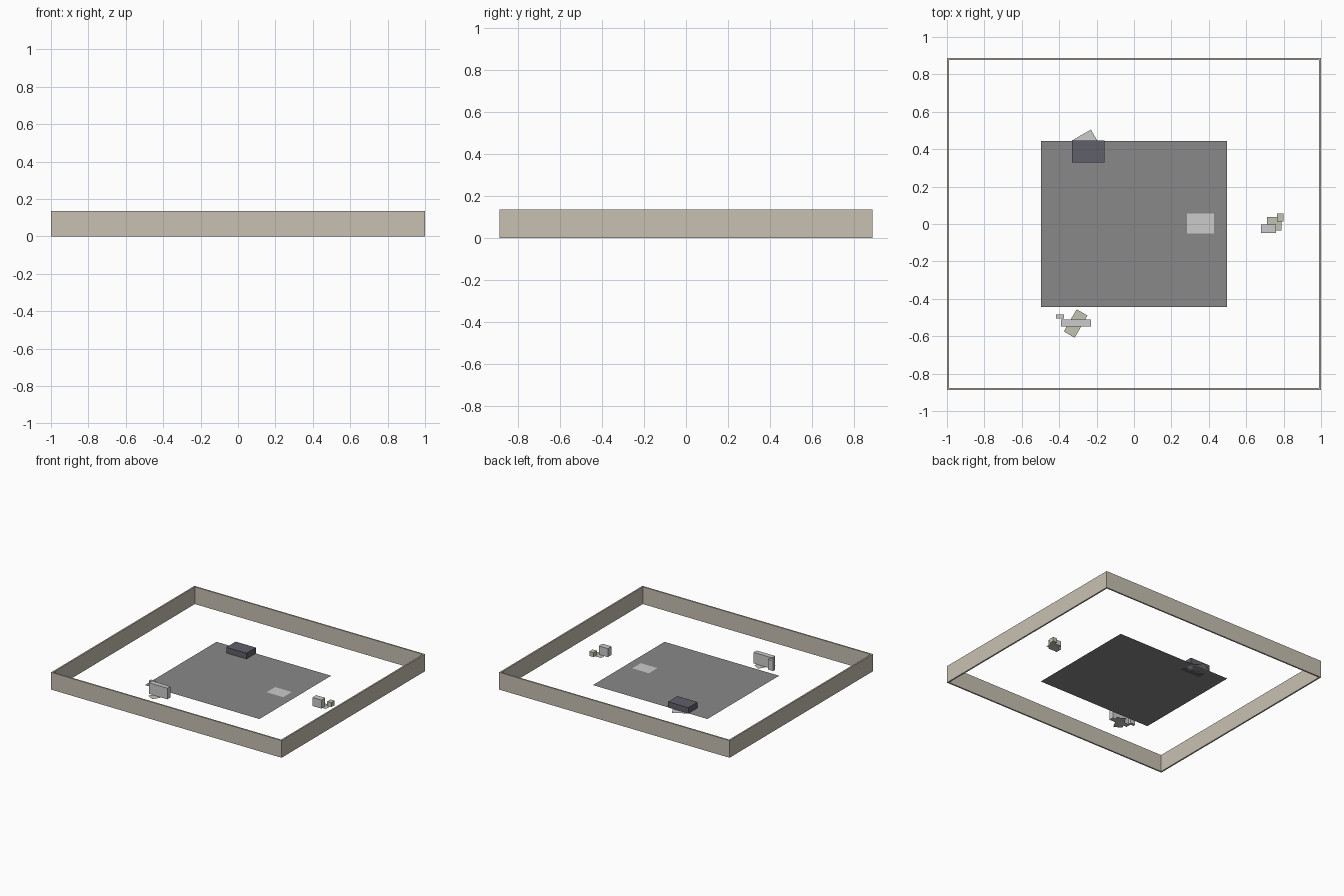
import bpy
import bmesh
from math import radians
from mathutils import Matrix

if "Cube" in bpy.data.objects:
    bpy.data.objects.remove(bpy.data.objects["Cube"])


def material(name, rgb):
    m = bpy.data.materials.new(name)
    m.diffuse_color = (*rgb, 1)
    m.use_nodes = True
    m.node_tree.nodes["Principled BSDF"].inputs["Base Color"].default_value = m.diffuse_color
    return m


beige = material("warm_beige", (0.577, 0.527, 0.448))
pale = material("pale_beige", (0.55, 0.55, 0.45))
dark = material("dark_slate", (0.115, 0.115, 0.147))
asphalt = material("asphalt", (0.246, 0.246, 0.246))


def finish(name, bm, mat):
    mesh = bpy.data.meshes.new(name)
    bm.to_mesh(mesh)
    bm.free()
    obj = bpy.data.objects.new(name, mesh)
    bpy.context.collection.objects.link(obj)
    if mat:
        mesh.materials.append(mat)
    return obj


def box(name, x0, x1, y0, y1, z0, z1, mat=None):
    bm = bmesh.new()
    place = (Matrix.Translation(((x0 + x1) / 2, (y0 + y1) / 2, (z0 + z1) / 2))
             @ Matrix.Diagonal((x1 - x0, y1 - y0, z1 - z0, 1)))
    bmesh.ops.create_cube(bm, size=1, matrix=place)
    return finish(name, bm, mat)


def sheet(name, cx, cy, w, d, z=0.0, angle=0, mat=None):
    bm = bmesh.new()
    place = (Matrix.Translation((cx, cy, z)) @ Matrix.Rotation(radians(angle), 4, 'Z')
             @ Matrix.Diagonal((w, d, 1, 1)))
    bmesh.ops.create_grid(bm, x_segments=1, y_segments=1, size=0.5, matrix=place)
    return finish(name, bm, mat)


# Perimeter wall
X, Y, H, T = 1.0, 0.888, 0.135, 0.012
for side, s in (("front", -1), ("back", 1)):
    a, b = sorted((s * Y, s * (Y - T)))
    box(side + "_wall", -X, X, a, b, 0, H, beige)
for side, s in (("left", -1), ("right", 1)):
    a, b = sorted((s * X, s * (X - T)))
    box(side + "_wall", a, b, -Y + T, Y - T, 0, H, beige)

# Paved yard with a lighter patch
sheet("yard", 0, 0, 0.994, 0.888, mat=asphalt)
sheet("yard_patch", 0.355, 0.003, 0.145, 0.106, z=0.002)

# Dark block at the back of the yard, with a slanted pad below it
box("back_block", -0.332, -0.157, 0.33, 0.446, 0, 0.045, dark)
sheet("back_pad", -0.249, 0.419, 0.118, 0.13, angle=30)

# Front left group
box("front_slab", -0.39, -0.23, -0.548, -0.51, 0, 0.087)
box("front_post", -0.417, -0.374, -0.505, -0.484, 0, 0.08)
sheet("front_pad", -0.312, -0.532, 0.067, 0.137, angle=-30, mat=pale)

# Right group
box("right_slab", 0.68, 0.758, -0.048, -0.002, 0, 0.067)
box("right_cube", 0.764, 0.80, 0.014, 0.056, 0, 0.034, pale)
sheet("right_pad", 0.749, 0.002, 0.078, 0.072, mat=pale)
